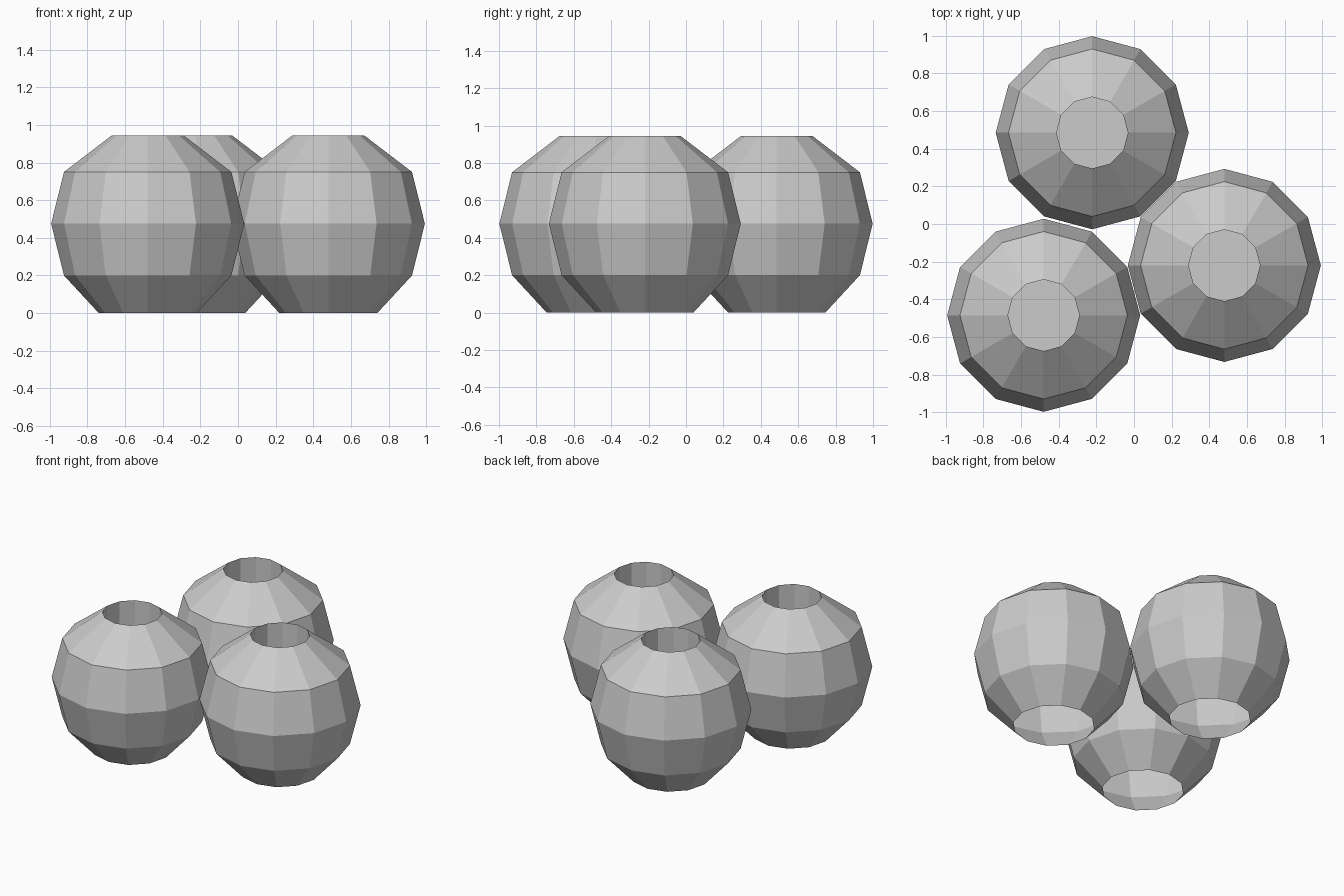
import bpy, bmesh
from math import cos, sin, tau

if "Cube" in bpy.data.objects:
    bpy.data.objects.remove(bpy.data.objects["Cube"])

SIDES = 12
# (radius, height): open bottom rim, belly, mouth, then the inner wall of the mouth
PROFILE = [(0.26, 0.0), (0.445, 0.2), (0.513, 0.475), (0.445, 0.75),
           (0.19, 0.945), (0.19, 0.55)]


def round_pot(name, x, y):
    bm = bmesh.new()
    rings = [[bm.verts.new((r * cos(tau * i / SIDES), r * sin(tau * i / SIDES), z))
              for i in range(SIDES)] for r, z in PROFILE]
    for low, high in zip(rings, rings[1:]):
        for i in range(SIDES):
            j = (i + 1) % SIDES
            bm.faces.new((low[i], low[j], high[j], high[i]))
    # floor inside the mouth
    bm.faces.new(rings[-1])
    mesh = bpy.data.meshes.new(name)
    bm.to_mesh(mesh)
    bm.free()
    obj = bpy.data.objects.new(name, mesh)
    obj.location = (x, y, 0)
    bpy.context.collection.objects.link(obj)


# cluster of three identical pots
round_pot("front_left_pot", -0.48, -0.485)
round_pot("right_pot", 0.48, -0.22)
round_pot("back_pot", -0.222, 0.485)
